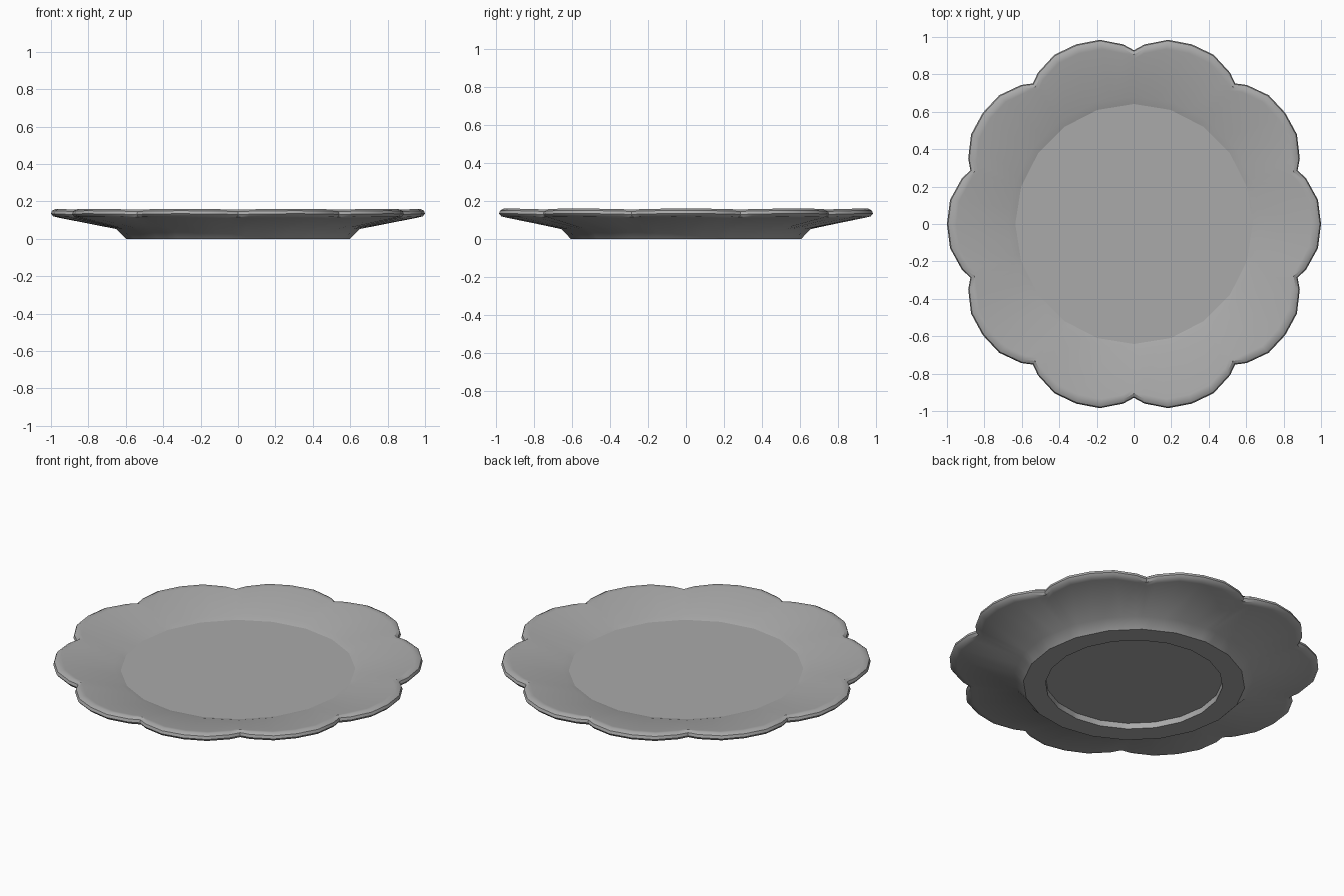
import bpy, bmesh, math

cube = bpy.data.objects.get("Cube")
if cube:
    bpy.data.objects.remove(cube, do_unlink=True)

# One glaze colour for the whole plate
glaze = bpy.data.materials.new("grey_glaze")
glaze.use_nodes = True
colour = (0.4, 0.4, 0.4, 1)
glaze.diffuse_color = colour
glaze.node_tree.nodes["Principled BSDF"].inputs["Base Color"].default_value = colour

PETALS = 10
STEP = 360 / PETALS
# Petal outline: angle from the petal's middle, radius of the rim there
PETAL = [(-14.6, 0.952), (-7.4, 0.992), (0, 1.0), (7.4, 0.992), (14.6, 0.952), (18, 0.92)]
OUTLINE = [(k * STEP + a, r) for k in range(PETALS) for a, r in PETAL]


def ring(bm, radius, z, scalloped):
    """A closed loop: either the petal outline or a 20-sided circle."""
    verts = []
    for angle, petal_radius in OUTLINE:
        if scalloped:
            r = radius * petal_radius
            height = z - 0.06 * (1 - petal_radius)
        else:
            r = radius * math.cos(math.radians(9)) / math.cos(math.radians(angle % 18 - 9))
            height = z
        a = math.radians(angle)
        verts.append(bm.verts.new((r * math.cos(a), 1.01 * r * math.sin(a), height)))
    return verts


# Section from the underside recess, over the foot and rim, to the floor
SECTION = [
    (0.48, 0.035, False), (0.48, 0, False), (0.60, 0, False), (0.65, 0.052, False),
    (0.96, 0.113, True), (0.988, 0.12, True), (1.0, 0.134, True),
    (0.994, 0.15, True), (0.975, 0.16, True), (0.95, 0.157, True),
    (0.675, 0.107, False), (0.635, 0.094, False),
]

bm = bmesh.new()
rings = [ring(bm, *part) for part in SECTION]
for low, high in zip(rings, rings[1:]):
    for i in range(len(low)):
        j = (i + 1) % len(low)
        bm.faces.new((low[i], low[j], high[j], high[i]))
recess = bm.faces.new(list(reversed(rings[0])))
floor = bm.faces.new(rings[-1])
bmesh.ops.recalc_face_normals(bm, faces=bm.faces[:])
bm.faces.ensure_lookup_table()
floor_index = floor.index = len(bm.faces) - 1

mesh = bpy.data.meshes.new("scalloped_plate")
bm.to_mesh(mesh)
bm.free()
mesh.materials.append(glaze)
plate = bpy.data.objects.new("scalloped_plate", mesh)
bpy.context.collection.objects.link(plate)

# Smooth shading, with a crisp edge round the flat floor
bpy.ops.object.select_all(action="DESELECT")
plate.select_set(True)
bpy.context.view_layer.objects.active = plate
bpy.ops.object.shade_smooth_by_angle(angle=math.radians(38))
floor_edges = set(mesh.polygons[floor_index].edge_keys)
for edge in mesh.edges:
    if edge.key in floor_edges:
        edge.use_edge_sharp = True
